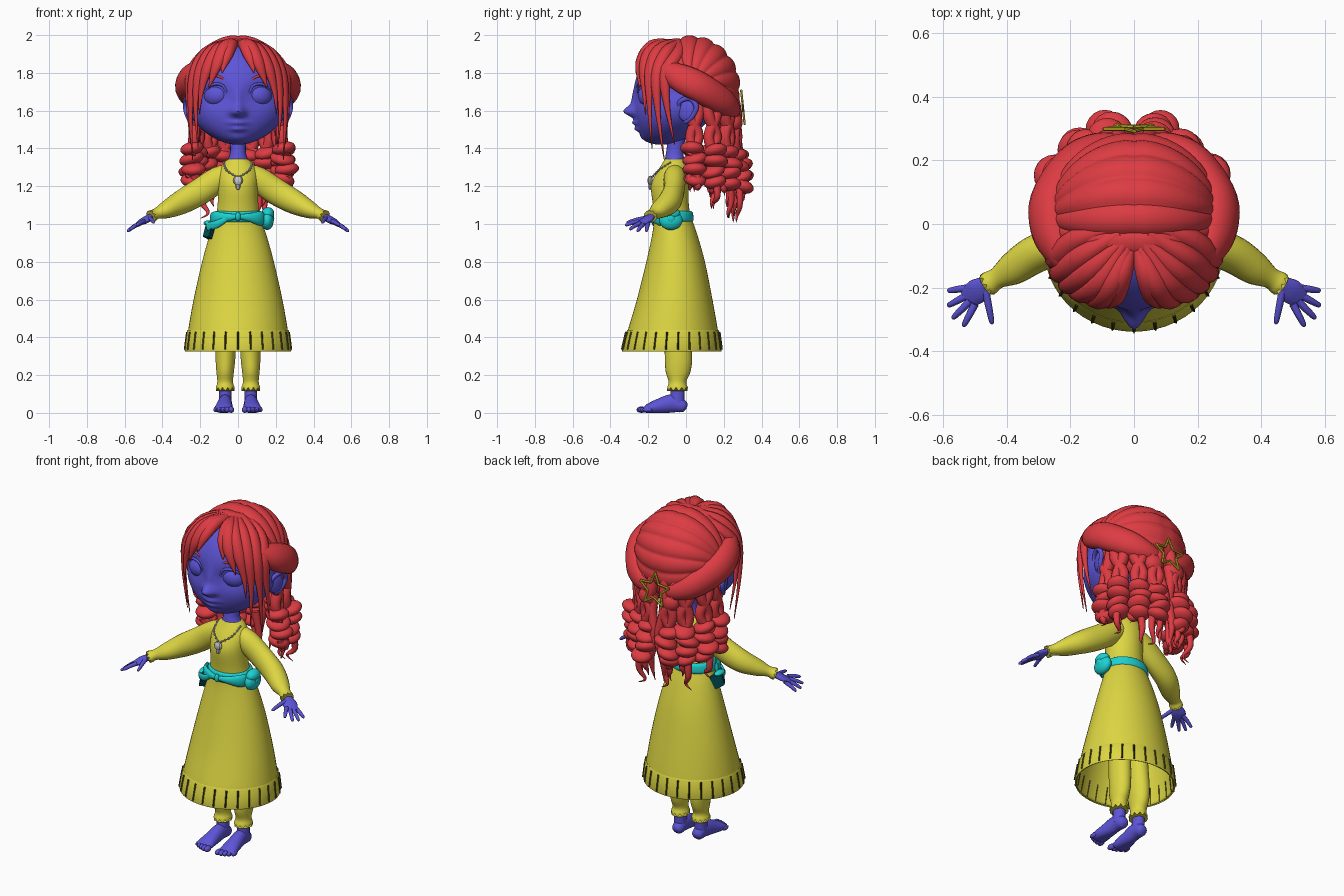
import bpy, bmesh, math, random
from mathutils import Vector, Matrix, Euler
random.seed(4)
V = Vector
SIDES = (1, -1)

def material(name, rgb):
    m = bpy.data.materials.new(name)
    m.diffuse_color = (*rgb, 1)
    return m

SKIN = material("skin", (.11, .09, .68))
HAIR = material("hair", (.72, .045, .055))
CLOTH = material("cloth", (.72, .67, .055))
DARK = material("dark_trim", (.05, .045, .008))
SASH = material("sash", (.012, .64, .64))
DTEAL = material("dark_teal", (.0, .08, .09))
GOLD = material("gold", (.6, .48, .02))

def finish(name, bm, mat=None, angle=50, thick=0):
    bmesh.ops.recalc_face_normals(bm, faces=bm.faces)
    me = bpy.data.meshes.new(name)
    bm.to_mesh(me)
    bm.free()
    ob = bpy.data.objects.new(name, me)
    bpy.context.collection.objects.link(ob)
    if mat:
        me.materials.append(mat)
    if thick:
        mod = ob.modifiers.new("thickness", 'SOLIDIFY')
        mod.thickness = thick
    bpy.ops.object.select_all(action='DESELECT')
    ob.select_set(True)
    bpy.context.view_layer.objects.active = ob
    bpy.ops.object.shade_smooth_by_angle(angle=math.radians(angle))
    return ob

def ball(bm, loc, size, rot=(0, 0, 0), u=20, v=12):
    return bmesh.ops.create_uvsphere(bm, u_segments=u, v_segments=v, radius=1,
        matrix=Matrix.LocRotScale(V(loc), Euler(rot), V(size)))['verts']

def spline(rows, steps):
    """Catmull-Rom through rows of any width."""
    rows = [rows[0]] + list(rows) + [rows[-1]]
    out = []
    for i in range(1, len(rows) - 2):
        for k in range(steps):
            t = k / steps
            out.append([.5 * (2*b + (c-a)*t + (2*a-5*b+4*c-d)*t*t + (3*b-a-3*c+d)*t**3)
                        for a, b, c, d in zip(*rows[i-1:i+3])])
    return out + [list(rows[-1])]

def sweep(bm, rows, ref=None, n=12, steps=5, cap=True, jag=0, side=1, level=False):
    """rows: x, y, z, radius along ref, radius across. ref None = away from head axis.
    level keeps every ring horizontal."""
    rows = spline([(r[0]*side, *r[1:]) for r in rows], steps)
    P = [V(r[:3]) for r in rows]
    rings = []
    for i, r in enumerate(rows):
        T = V((0, 0, -1)) if level else (P[min(i+1, len(P)-1)] - P[max(i-1, 0)]).normalized()
        up = V(ref) if ref else V((P[i].x, P[i].y, max(0, P[i].z - 1.65))) + V((0, .001, 0))
        N = (up - T * up.dot(T)).normalized()
        B = T.cross(N)
        ring = []
        for j in range(n):
            a = 2 * math.pi * j / n
            q = P[i] + N * math.cos(a) * max(r[3], .001) + B * math.sin(a) * max(r[4], .001)
            if jag and i == len(rows) - 1:
                q += T * jag * (j % 2)
            ring.append(bm.verts.new(q))
        rings.append(ring)
    for a, b in zip(rings, rings[1:]):
        for j in range(n):
            bm.faces.new((a[j], a[(j+1) % n], b[(j+1) % n], b[j]))
    if cap:
        bm.faces.new(rings[0][::-1])
        bm.faces.new(rings[-1])

# Head: sphere shaped with a forward chin, nose, lips and eye sockets
bm = bmesh.new()
ball(bm, (0, -.05, 1.69), (.245, .225, .27), u=112, v=80)
for v in bm.verts:
    x, y, z = v.co
    if z < 1.69:
        t = (1.69 - z) / .27
        v.co.y -= .08 * t * t
        v.co.x *= 1 + .12 * math.sin(math.pi * t)
    if y < -.05:
        def bump(cx, cz, sx, sz):
            return math.exp(-((abs(x) - cx) / sx)**2 - ((z - cz) / sz)**2)
        v.co.y += (-.055 * bump(0, 1.595, .03, .03) - .015 * bump(0, 1.65, .022, .06)
                   - .024 * bump(0, 1.535, .04, .014) - .022 * bump(0, 1.503, .036, .014)
                   - .015 * bump(0, 1.45, .05, .03) + .022 * bump(.11, 1.68, .07, .06)
                   - .01 * bump(.026, 1.59, .014, .014))
finish("head", bm, SKIN)

# Eyes with lids, ears with rims, brows
bm, br = bmesh.new(), bmesh.new()
for s in SIDES:
    ball(bm, (s*.115, -.2, 1.68), (.068, .052, .058), (0, s*.15, s*.4), 28, 18)
    sweep(bm, [(.052, -.25, 1.67, .004, .006), (.08, -.254, 1.732, .007, .007),
               (.135, -.236, 1.738, .008, .008), (.182, -.19, 1.69, .004, .005)], (0, 1, 0), 8, side=s)
    sweep(br, [(.07, -.25, 1.765, .003, .004), (.12, -.24, 1.785, .005, .007),
               (.19, -.19, 1.765, .003, .004)], (0, 1, 0), 8, side=s)
finish("eyes", bm, SKIN)
finish("brows", br, HAIR)
bm = bmesh.new()
for s in SIDES:
    ball(bm, (s*.25, .0, 1.6), (.018, .05, .06), (.25, 0, -s*.35))
    sweep(bm, [(.24, -.03, 1.6, .008, .008), (.255, -.035, 1.645, .012, .012), (.275, .02, 1.665, .012, .014),
               (.28, .055, 1.62, .012, .014), (.265, .03, 1.565, .012, .012), (.245, -.005, 1.54, .012, .014)],
          (1, 0, 0), 10, side=s)
finish("ears", bm, SKIN)
bm = bmesh.new()
sweep(bm, [(0, -.05, 1.5, .055, .055), (0, -.055, 1.42, .046, .042), (0, -.06, 1.36, .048, .046),
           (0, -.06, 1.31, .06, .075)], (0, 1, 0), 20)
finish("neck", bm, SKIN)

# Dress, and hem band of pleats with dark lines between
bm = bmesh.new()
sweep(bm, [(0, -.06, 1.345, .052, .05), (0, -.06, 1.32, .066, .08), (0, -.07, 1.27, .087, .105),
           (0, -.085, 1.2, .1, .105), (0, -.08, 1.1, .095, .108), (0, -.07, 1.03, .1, .12),
           (0, -.06, .95, .118, .148), (0, -.055, .8, .155, .19), (0, -.06, .6, .2, .235),
           (0, -.07, .43, .24, .265), (0, -.075, .33, .258, .277)], (0, 1, 0), 52, 4, cap=False, level=True)
finish("dress", bm, CLOTH, thick=.005)
bm, lines = bmesh.new(), bmesh.new()
sweep(bm, [(0, -.07, .436, .239, .264), (0, -.07, .43, .246, .271), (0, -.075, .335, .264, .283),
           (0, -.075, .328, .258, .277)], (0, 1, 0), 52, 2, cap=False, level=True)
finish("hem_band", bm, CLOTH, thick=.004)
for i in range(26):
    a = 2 * math.pi * (i + .5) / 26
    c, d = math.cos(a), math.sin(a)
    sweep(lines, [(.267*c, -.07 + .243*d, .428, .01, .008), (.279*c, -.075 + .26*d, .334, .01, .008)],
          (c, d, 0), 4, 1)
finish("hem_pleats", lines, DARK, 30)

# Sleeves, hands, trousers and feet
sl, hd, tr, ft = (bmesh.new() for _ in range(4))
for s in SIDES:
    sweep(sl, [(.03, -.06, 1.27, .05, .05), (.1, -.06, 1.24, .066, .058), (.2, -.065, 1.172, .07, .056),
               (.3, -.09, 1.115, .064, .06), (.38, -.14, 1.075, .046, .052), (.43, -.17, 1.055, .029, .034),
               (.452, -.184, 1.044, .033, .038)], (0, 0, 1), 20, jag=.014, side=s)
    sweep(hd, [(.43, -.17, 1.055, .018, .02), (.465, -.188, 1.037, .016, .026), (.495, -.212, 1.018, .016, .04),
               (.525, -.238, 1.0, .008, .03)], (0, 0, 1), 14, side=s)
    for x, y, X, Y in ((.515, -.2, .587, -.21), (.52, -.222, .587, -.258), (.515, -.242, .572, -.298),
                       (.5, -.252, .537, -.322), (.468, -.205, .446, -.315)):
        z, Z = 1.05 - (x - .44) * .6, 1.05 - (X - .44) * .6 - (.04 if X < .5 else 0)
        sweep(hd, [(x, y, z, .012, .012), ((x+X)/2, (y+Y)/2, (z+Z)/2 + .003, .011, .011),
                   (x*.08+X*.92, y*.08+Y*.92, Z + .003, .008, .008), (X, Y, Z, .002, .002)], (0, 0, 1), 8, 4, side=s)
    sweep(tr, [(.058, -.06, .8, .06, .056), (.06, -.05, .5, .07, .055), (.066, -.04, .3, .072, .053),
               (.068, -.042, .22, .066, .047), (.068, -.045, .165, .047, .042), (.068, -.045, .135, .055, .05)],
          (0, 1, 0), 22, jag=.018, side=s, level=True)
    sweep(ft, [(.068, -.045, .17, .038, .034), (.068, -.045, .1, .038, .033), (.068, -.048, .04, .04, .034)],
          (0, 1, 0), 16, side=s)
    sweep(ft, [(.066, .004, .028, .012, .014), (.066, -.012, .034, .032, .032), (.068, -.07, .05, .048, .036),
               (.072, -.14, .036, .04, .043), (.076, -.2, .022, .026, .05), (.077, -.225, .018, .012, .045)],
          (0, 0, 1), 18, side=s)
    for i in range(5):
        ball(ft, (s*(.036 + .021*i), -.236 + .002*i*i, .017), (.016 - .0015*i, .026, .017 - .001*i), u=12, v=8)
for v in ft.verts:
    v.co.z = max(v.co.z, 0)
finish("sleeves", sl, CLOTH)
finish("hands", hd, SKIN)
finish("trousers", tr, CLOTH)
finish("feet", ft, SKIN)

# Sash with knot, pouch and small dark bag
bm = bmesh.new()
sweep(bm, [(0, -.07, 1.07, .095, .11), (0, -.072, 1.06, .108, .126), (0, -.074, 1.025, .114, .134),
           (0, -.074, 1.01, .105, .126)], (0, 1, 0), 36, level=True)
for s in SIDES:
    sweep(bm, [(0, -.196, 1.04, .01, .012), (.06, -.178, 1.035, .014, .022),
               (.115, -.14, 1.03, .016, .038), (.14, -.09, 1.03, .01, .03)], (0, 1, 0), side=s)
ball(bm, (0, -.2, 1.04), (.014, .014, .024))
sweep(bm, [(-.05, -.185, 1.035, .008, .012), (-.11, -.165, 1.0, .01, .02), (-.165, -.13, .985, .006, .022)], (0, 1, 0))
ball(bm, (-.16, -.09, 1.005), (.022, .04, .014))
ball(bm, (.155, -.08, 1.02), (.034, .062, .052))
ball(bm, (.158, -.08, 1.055), (.034, .05, .034))
ball(bm, (.184, -.08, 1.03), (.008, .02, .02))
finish("sash_and_pouch", bm, SASH)
bm = bmesh.new()
sweep(bm, [(-.135, -.09, 1.0, .065, .034), (-.158, -.1, .925, .05, .03)], (0, 1, 0), 4, 1)
finish("hip_bag", bm, DTEAL, 30)

# Necklace
bm = bmesh.new()
for s in SIDES:
    chain = [(.075, -.085, 1.325, .003, .003), (.06, -.145, 1.285, .003, .003), (0, -.182, 1.245, .003, .003)]
    sweep(bm, chain, (0, 1, .3), 6, side=s)
    for r in spline(chain, 4):
        ball(bm, (s*r[0], r[1], r[2]), (.006, .006, .006), u=8, v=6)
ball(bm, (0, -.19, 1.23), (.026, .014, .026), u=8, v=6)
ball(bm, (0, -.19, 1.2), (.013, .01, .02), u=8, v=6)
finish("necklace", bm, None, 30)

# Scalp hair: ellipsoid with poles at the temples, ridged into bands
bm = bmesh.new()
grid = []
for i in range(101):
    f = math.radians(50 + 188 * i / 100)
    row = []
    for j in range(33):
        t = math.pi * (.01 + .98 * j / 32)
        k = math.sin(t)
        g = f + .12 * k * k
        r = 1 + .06 * k * (abs(math.sin(math.pi * i / 11.1)) ** .6) - .02 * math.exp(-(math.cos(t)/.06)**2)
        row.append(bm.verts.new((.265*r*math.cos(t), .025 - .25*r*k*math.cos(g), 1.72 + .265*r*k*math.sin(g))))
    grid.append(row)
for a, b in zip(grid, grid[1:]):
    for j in range(32):
        bm.faces.new((a[j], a[j+1], b[j+1], b[j]))
finish("scalp_hair", bm, HAIR, thick=.004)

# Fringe locks and side rolls
bm, rl = bmesh.new(), bmesh.new()
FRINGE = [[(.012, -.08, 1.95), (.04, -.16, 1.945), (.065, -.23, 1.885), (.085, -.265, 1.8)],
          [(.02, -.07, 1.955), (.065, -.18, 1.94), (.11, -.24, 1.85), (.155, -.245, 1.72)],
          [(.03, -.06, 1.96), (.1, -.175, 1.925), (.16, -.22, 1.83), (.195, -.22, 1.7), (.205, -.215, 1.58)],
          [(.03, -.05, 1.96), (.13, -.14, 1.92), (.2, -.19, 1.81), (.225, -.195, 1.64), (.21, -.18, 1.4)],
          [(.04, -.03, 1.96), (.16, -.1, 1.91), (.232, -.155, 1.79), (.252, -.15, 1.6), (.24, -.115, 1.34)],
          [(.05, -.01, 1.96), (.18, -.05, 1.89), (.25, -.11, 1.79), (.262, -.1, 1.62), (.25, -.06, 1.42)]]
for s in SIDES:
    for lock in FRINGE:
        rad = [(.022, .02), (.034, .036), (.026, .034), (.012, .016), (.002, .002)]
        rad = rad[:len(lock) - 1] + rad[-1:]
        sweep(bm, [p + r for p, r in zip(lock, rad)], None, 10, side=s)
    sweep(rl, [(.19, -.15, 1.84, .015, .02), (.225, -.1, 1.815, .042, .05), (.26, -.02, 1.77, .06, .078),
               (.262, .08, 1.72, .062, .082), (.19, .19, 1.65, .06, .075), (.11, .24, 1.61, .048, .055),
               (.02, .25, 1.59, .03, .03)], None, 18, side=s)
    ball(rl, (s*.07, .255, 1.54), (.06, .045, .055))
finish("fringe", bm, HAIR)
finish("side_rolls", rl, HAIR)

# Back hair: hanging strands, stacked ringlets and pointed tips
st, rg, tp = (bmesh.new() for _ in range(3))
for s in SIDES:
    for k, (x, y, low) in enumerate(((.25, .035, 1.17), (.235, .135, 1.08), (.16, .215, 1.03), (.075, .26, 1.01))):
        for d in (-.022, .022):
            dx, dy = d * y / .25, -d * x / .25
            sweep(st, [(x*.86+dx, y*.87+dy+.01, 1.7, .03, .03), (x*.93+dx, y*.95+dy+.01, 1.58, .034, .032),
                       (x*.92-dx, y*.97-dy+.01, 1.46, .03, .028), (x+dx, y+dy, 1.36, .03, .03)], None, 10, side=s)
        for i in range(4):
            j = [random.uniform(-.016, .016) for _ in range(2)]
            w = .068 - .004 * abs(i - 1.2)
            ball(rg, (s*(x + j[0]), y + j[1] + .01 + .005*i, 1.4 - .012*k - .055*i), (w, w, .036),
                 (random.uniform(-.3, .3), random.uniform(-.3, .3), 0))
        for i in range(3):
            dx, dy = random.uniform(-.045, .045), random.uniform(-.03, .03)
            e = low + .06 * i
            sweep(tp, [(x+dx*.5, y+dy, 1.26, .022, .025), (x*.97+dx, y+dy+.01, (1.22+e)/2, .017, .018),
                       (x*.9+dx*.4, y+dy*.5, e+.03, .008, .009), (x*.92+dx*1.4, y+dy*.5, e, .001, .001)],
                  None, 8, side=s)
    sweep(st, [(.03, .25, 1.56, .025, .025), (.035, .268, 1.46, .026, .026), (.012, .28, 1.32, .026, .026),
               (.04, .275, 1.18, .018, .02), (.03, .25, 1.04, .001, .001)], None, 10, side=s)
finish("back_strands", st, HAIR)
finish("ringlets", rg, HAIR)
finish("hair_tips", tp, HAIR)

# Star-shaped hair clip
bm = bmesh.new()
star = []
for i in range(11):
    a, r = math.pi * (i / 5 + .5), (.1, .045)[i % 2]
    star.append((r*math.cos(a), .302 - .1*r*math.sin(a), 1.61 + r*math.sin(a), .006, .007))
for a, b in zip(star, star[1:]):
    sweep(bm, [a, b], (0, 1, 0), 6, 1)
finish("hair_clip", bm, GOLD, 40)
